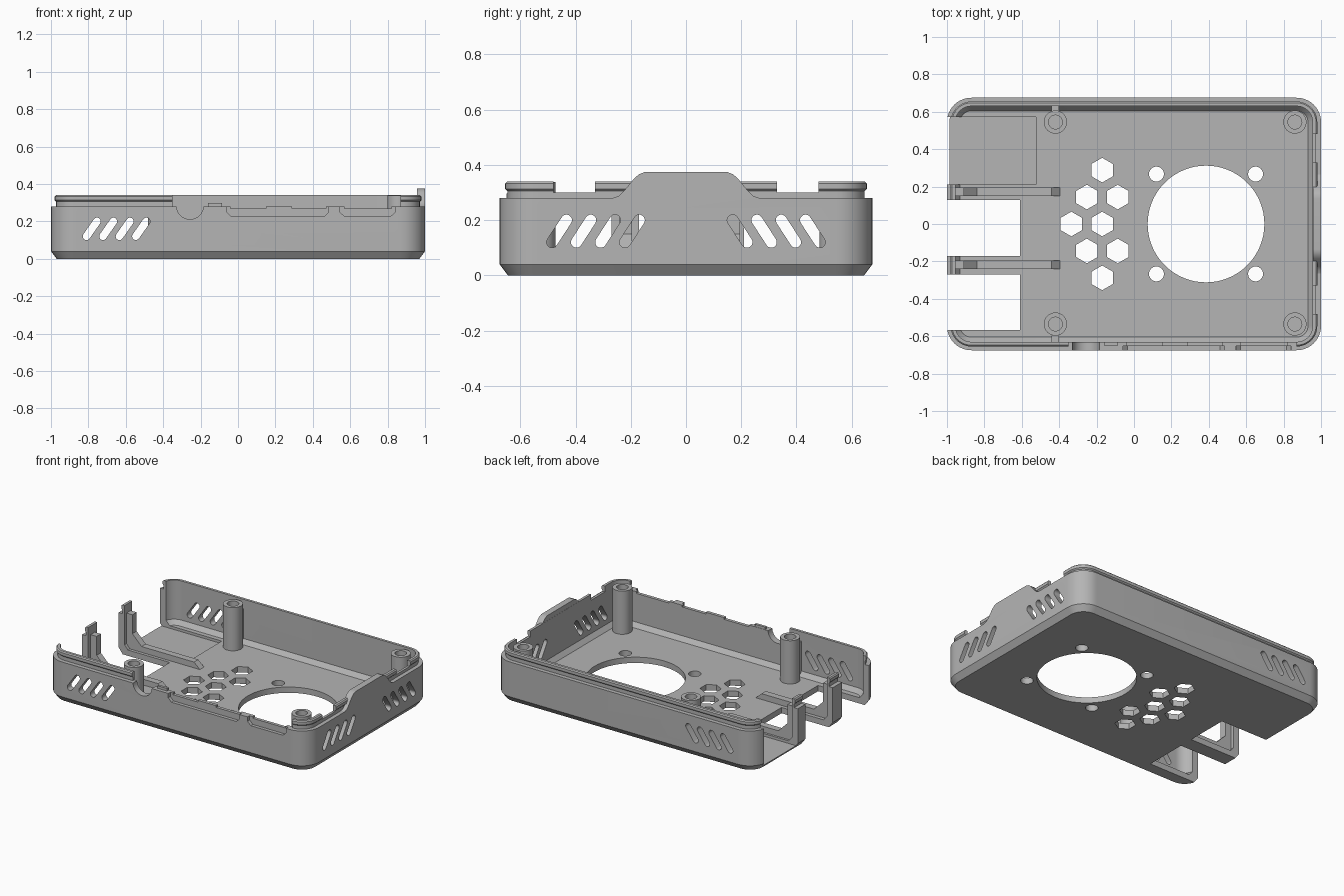
import bpy, bmesh, math
from mathutils import Vector

if "Cube" in bpy.data.objects:
    bpy.data.objects.remove(bpy.data.objects["Cube"])

mat = bpy.data.materials.new("grey_plastic")
mat.diffuse_color = (0.46, 0.46, 0.46, 1)
mat.use_nodes = True
mat.node_tree.nodes["Principled BSDF"].inputs["Base Color"].default_value = mat.diffuse_color


def finish(bm, name):
    bmesh.ops.recalc_face_normals(bm, faces=bm.faces)
    me = bpy.data.meshes.new(name)
    bm.to_mesh(me)
    bm.free()
    me.materials.append(mat)
    ob = bpy.data.objects.new(name, me)
    bpy.context.collection.objects.link(ob)
    return ob


def smooth(ob):
    bpy.ops.object.select_all(action='DESELECT')
    ob.select_set(True)
    bpy.context.view_layer.objects.active = ob
    bpy.ops.object.shade_smooth_by_angle(angle=math.radians(30))


def loft(name, loops):
    """Solid skinned through equal loops, capped at both ends."""
    bm = bmesh.new()
    rows = [[bm.verts.new(p) for p in lp] for lp in loops]
    n = len(rows[0])
    for a, b in zip(rows, rows[1:]):
        for i in range(n):
            j = (i + 1) % n
            bm.faces.new((a[i], a[j], b[j], b[i]))
    bm.faces.new(rows[0])
    bm.faces.new(rows[-1])
    return finish(bm, name)


PLACE = {'x': lambda a, b, t: (t, a, b),
         'y': lambda a, b, t: (a, t, b),
         'z': lambda a, b, t: (a, b, t)}


def prism(bm, pts, axis, lo, hi):
    f = PLACE[axis]
    a = [bm.verts.new(f(p[0], p[1], lo)) for p in pts]
    b = [bm.verts.new(f(p[0], p[1], hi)) for p in pts]
    bm.faces.new(a)
    bm.faces.new(b)
    for i in range(len(a)):
        j = (i + 1) % len(a)
        bm.faces.new((a[i], a[j], b[j], b[i]))


def box(bm, x0, x1, y0, y1, z0, z1):
    prism(bm, [(x0, y0), (x1, y0), (x1, y1), (x0, y1)], 'z', z0, z1)


def circle(cx, cy, r, n, start=0.0):
    return [(cx + r * math.cos(start + math.tau * i / n),
             cy + r * math.sin(start + math.tau * i / n)) for i in range(n)]


def slot(u, lean, r=0.02):
    """Slanted stadium from (u, low) to (u + lean, high)."""
    p, q = Vector((u, 0.12)), Vector((u + lean, 0.20))
    ang = math.atan2(q.y - p.y, q.x - p.x)
    out = []
    for c, base in ((q, ang - math.pi / 2), (p, ang + math.pi / 2)):
        for i in range(9):
            t = base + math.pi * i / 8
            out.append((c.x + r * math.cos(t), c.y + r * math.sin(t)))
    return out


def rounded_rect(inset, z, hx=1.0, hy=0.675, r=0.13, n=10):
    pts = []
    for k, (sx, sy) in enumerate(((1, 1), (-1, 1), (-1, -1), (1, -1))):
        for i in range(n + 1):
            t = math.pi / 2 * (k + i / n)
            pts.append((sx * (hx - r) + (r - inset) * math.cos(t),
                        sy * (hy - r) + (r - inset) * math.sin(t), z))
    return pts


def cut(ob, bm, name):
    cutter = finish(bm, name)
    cutter.hide_render = True
    mod = ob.modifiers.new(name, 'BOOLEAN')
    mod.operation = 'DIFFERENCE'
    mod.solver = 'EXACT'
    mod.object = cutter
    bpy.context.view_layer.objects.active = ob
    bpy.ops.object.modifier_apply(modifier=mod.name)
    bpy.data.objects.remove(cutter)


# Tray: chamfered base, wall, beaded lip and inner floor
profile = [(0.03, 0), (0, 0.04), (0, 0.28), (0.028, 0.28), (0.028, 0.305),
           (0.02, 0.313), (0.02, 0.333), (0.027, 0.34), (0.045, 0.34),
           (0.045, 0.07), (0.07, 0.04)]
tray = loft("tray", [rounded_rect(d, z) for d, z in profile])

# Floor openings: fan, screws, hexagon vents
bm = bmesh.new()
prism(bm, circle(0.385, 0, 0.312, 64), 'z', -0.1, 0.1)
for x in (0.12, 0.65):
    for y in (-0.267, 0.267):
        prism(bm, circle(x, y, 0.04, 24), 'z', -0.1, 0.1)
for x, y in ((-0.17, 0.288), (-0.252, 0.144), (-0.087, 0.144), (-0.335, 0),
             (-0.17, 0), (-0.252, -0.144), (-0.087, -0.144), (-0.17, -0.288)):
    prism(bm, circle(x, y, 0.066, 6, math.pi / 6), 'z', -0.1, 0.1)
# Left connector openings and shallow floor recess
box(bm, -1.1, -0.61, -0.567, -0.27, -0.1, 0.5)
box(bm, -1.1, -0.61, -0.17, 0.128, -0.1, 0.5)
box(bm, -1.1, -0.525, 0.21, 0.573, 0.022, 0.5)
# Slanted wall vents
for i in range(4):
    for y0, y1 in ((-0.8, -0.59), (0.59, 0.8)):
        prism(bm, slot(-0.81 + 0.088 * i, 0.056), 'y', y0, y1)
    for s in (-1, 1):
        prism(bm, slot(s * (0.485 - 0.088 * i), -s * 0.052), 'x', 0.9, 1.1)
# Lip gaps on the right and along the front
for s in (-1, 1):
    y0, y1 = sorted((s * 0.33, s * 0.48))
    box(bm, 0.9, 1.1, y0, y1, 0.30, 0.5)
box(bm, -0.35, 0.87, -0.8, -0.6, 0.28, 0.5)
cut(tray, bm, "openings_cutter")

# Front connector recesses and round jack notch
bm = bmesh.new()
prism(bm, circle(-0.257, 0.283, 0.072, 32), 'y', -0.8, -0.6)
for x0, x1 in ((-0.06, 0.485), (0.545, 0.84)):
    prism(bm, [(x0, 0.4), (x0, 0.25), (x0 + 0.025, 0.226),
               (x1 - 0.025, 0.226), (x1, 0.25), (x1, 0.4)], 'y', -0.8, -0.652)
cut(tray, bm, "recess_cutter")
bm = bmesh.new()
for x0, x1 in ((-0.04, 0.15), (0.29, 0.47), (0.57, 0.82)):
    box(bm, x0, x1, -0.8, -0.6, 0.268, 0.5)
cut(tray, bm, "connector_cutter")
smooth(tray)

# Small front tab beside the jack notch
bm = bmesh.new()
box(bm, -0.16, -0.085, -0.65, -0.632, 0.27, 0.297)
finish(bm, "front_tab")

# Raised panel on the right wall
half = [(0.265, 0.28), (0.245, 0.287), (0.228, 0.302), (0.187, 0.352),
        (0.17, 0.366), (0.15, 0.374), (0.135, 0.375)]
bm = bmesh.new()
prism(bm, half + [(-y, z) for y, z in reversed(half)], 'x', 0.956, 1.0)
smooth(finish(bm, "right_panel"))

# Screw posts with blind holes
for x, y in ((-0.42, 0.545), (0.86, 0.545), (-0.42, -0.535), (0.86, -0.535)):
    rings = [(0.062, 0.03), (0.062, 0.338), (0.037, 0.338), (0.037, 0.08)]
    smooth(loft("screw_post", [[(a, b, z) for a, b in circle(x, y, r, 32)]
                               for r, z in rings]))

# Webs joining the left posts to the walls
for s in (-1, 1):
    y0, y1 = sorted((s * 0.595, s * 0.64))
    bm = bmesh.new()
    box(bm, -0.44, -0.40, y0, y1, 0.03, 0.275)
    finish(bm, "post_web")

# Divider brackets between the left openings
side = [(-0.97, 0.03), (-0.97, 0.28), (-0.91, 0.28), (-0.91, 0.15),
        (-0.84, 0.08), (-0.44, 0.08), (-0.39, 0.035), (-0.39, 0.03)]
for y in (0.172, -0.218):
    bm = bmesh.new()
    prism(bm, side, 'y', y - 0.023, y + 0.023)
    finish(bm, "divider_bracket")
